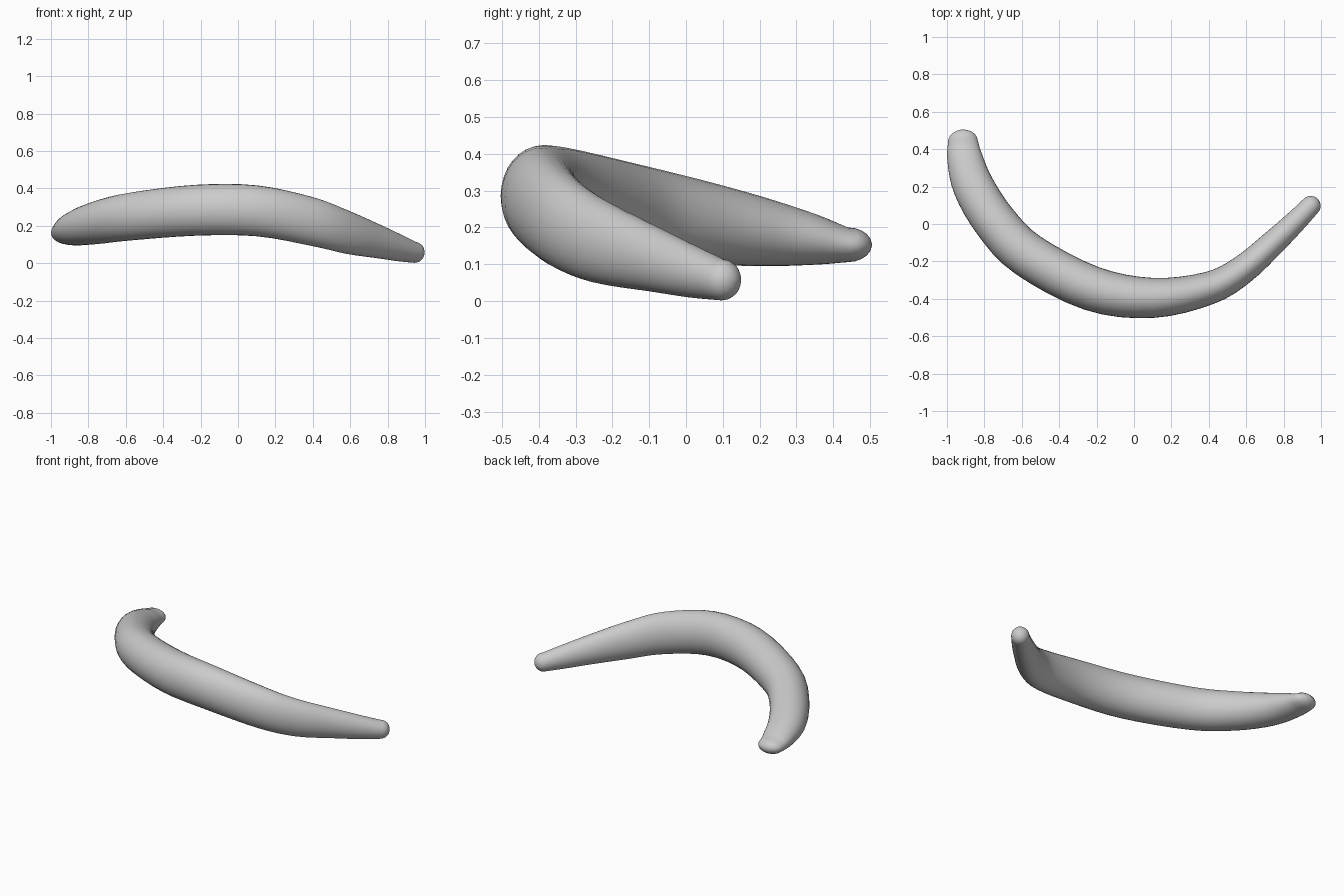
import bpy, bmesh, math
from mathutils import Vector

if "Cube" in bpy.data.objects:
    bpy.data.objects.remove(bpy.data.objects["Cube"])

# Stations along the horn: x, y, z of centre, half width in plan, half height
STATIONS = [
    (-0.915, 0.440, 0.153, 0.080, 0.047),
    (-0.904, 0.350, 0.168, 0.095, 0.069),
    (-0.858, 0.200, 0.190, 0.110, 0.095),
    (-0.745, 0.015, 0.219, 0.116, 0.116),
    (-0.570, -0.165, 0.250, 0.120, 0.128),
    (-0.225, -0.345, 0.283, 0.120, 0.136),
    (0.100, -0.395, 0.280, 0.107, 0.136),
    (0.400, -0.343, 0.222, 0.088, 0.131),
    (0.580, -0.245, 0.167, 0.077, 0.117),
    (0.750, -0.095, 0.117, 0.067, 0.091),
    (0.860, 0.010, 0.083, 0.059, 0.073),
    (0.945, 0.097, 0.058, 0.053, 0.056),
]
SIDES, STEPS, CAP = 32, 4, 5


def catmull(a, b, c, d, t):
    return [0.5 * (2 * q + (r - p) * t + (2 * p - 5 * q + 4 * r - s) * t * t
                   + (3 * q - p - 3 * r + s) * t ** 3)
            for p, q, r, s in zip(a, b, c, d)]


def extend(a, b):
    return tuple(2 * p - q for p, q in zip(a, b))


# Smooth the stations into a dense path
pts = [extend(STATIONS[0], STATIONS[1])] + STATIONS + [extend(STATIONS[-1], STATIONS[-2])]
path = [catmull(*pts[i:i + 4], k / STEPS)
        for i in range(len(STATIONS) - 1) for k in range(STEPS)] + [list(STATIONS[-1])]

rings = []
for i, p in enumerate(path):
    a, b = path[max(i - 1, 0)], path[min(i + 1, len(path) - 1)]
    rings.append((Vector(p[:3]), Vector((b[0] - a[0], b[1] - a[1], 0)).normalized(), p[3], p[4]))


# Rounded end: shrinking rings pushed outward
def cap(ring, length, sign):
    c, t, w, h = ring
    return [(c + t * sign * length * math.sin(f), t, w * math.cos(f), h * math.cos(f))
            for f in (math.pi / 2 * k / (CAP + 0.3) for k in range(1, CAP + 1))]


rings = cap(rings[0], 0.065, -1)[::-1] + rings + cap(rings[-1], 0.053, 1)

# Loft the elliptical rings
bm = bmesh.new()
loops = []
for c, t, w, h in rings:
    side = Vector((-t.y, t.x, 0))
    loops.append([bm.verts.new(c + side * w * math.cos(2 * math.pi * k / SIDES)
                               + Vector((0, 0, h * math.sin(2 * math.pi * k / SIDES))))
                  for k in range(SIDES)])
for l0, l1 in zip(loops, loops[1:]):
    for k in range(SIDES):
        n = (k + 1) % SIDES
        bm.faces.new((l0[k], l0[n], l1[n], l1[k]))
bm.faces.new(loops[0])
bm.faces.new(loops[-1])
bmesh.ops.recalc_face_normals(bm, faces=bm.faces)
for f in bm.faces:
    f.smooth = True

mesh = bpy.data.meshes.new("curved_horn")
bm.to_mesh(mesh)
bm.free()
bpy.context.collection.objects.link(bpy.data.objects.new("curved_horn", mesh))
